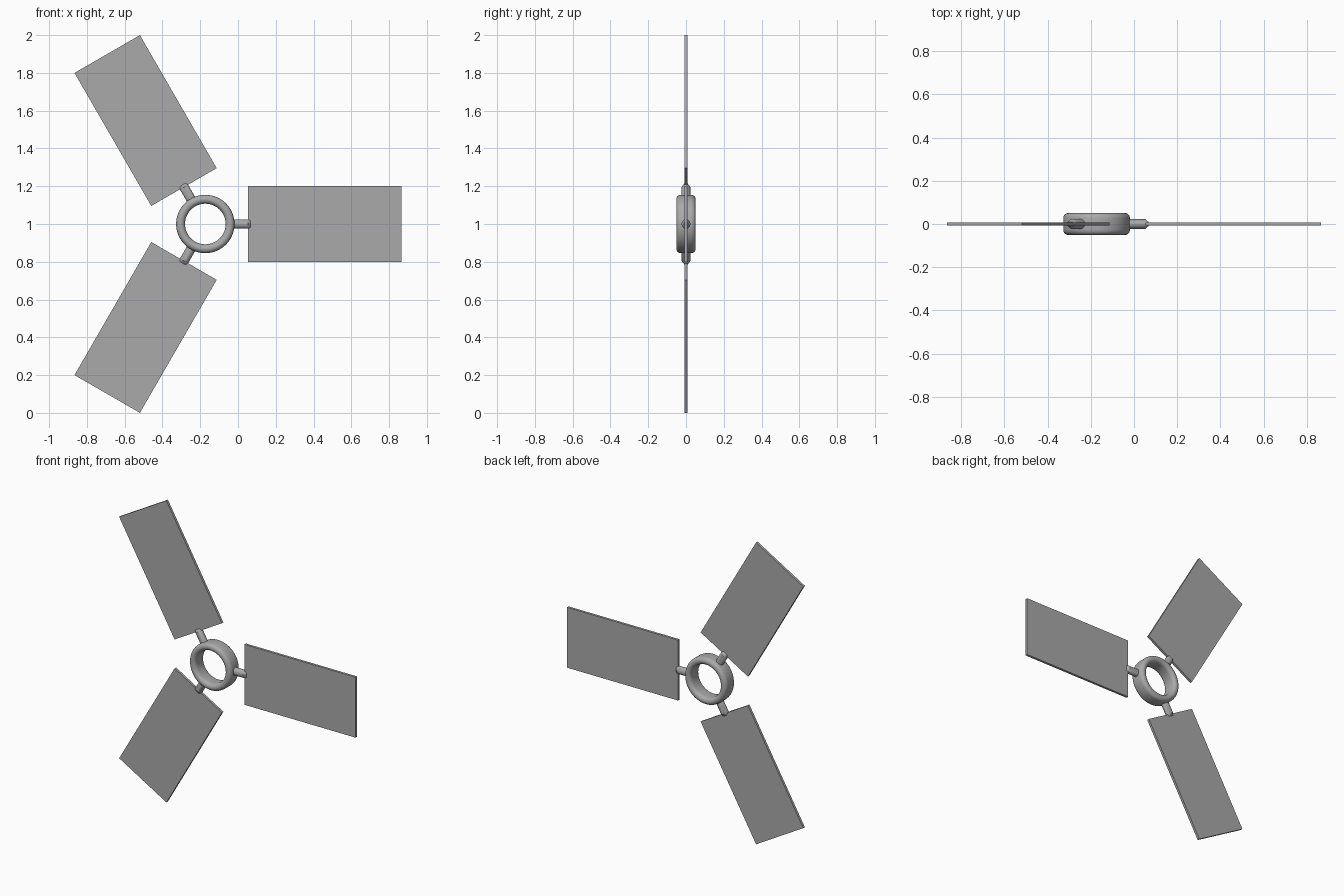
import bpy, bmesh, math
from mathutils import Matrix, Vector

cube = bpy.data.objects.get("Cube")
if cube:
    bpy.data.objects.remove(cube, do_unlink=True)

CENTRE = Vector((-0.173, 0, 1))

grey = bpy.data.materials.new("metal grey")
grey.use_nodes = True
colour = (0.4, 0.4, 0.4, 1)
grey.diffuse_color = colour
grey.node_tree.nodes["Principled BSDF"].inputs["Base Color"].default_value = colour


def make_object(name, bm, angle=0, smooth=True):
    """Turn a mesh built around the hub axis into a placed object."""
    bmesh.ops.recalc_face_normals(bm, faces=bm.faces)
    mesh = bpy.data.meshes.new(name)
    bm.to_mesh(mesh)
    bm.free()
    mesh.materials.append(grey)
    obj = bpy.data.objects.new(name, mesh)
    bpy.context.collection.objects.link(obj)
    obj.matrix_world = Matrix.Translation(CENTRE) @ Matrix.Rotation(angle, 4, "Y")
    if smooth:
        bpy.ops.object.select_all(action="DESELECT")
        obj.select_set(True)
        bpy.context.view_layer.objects.active = obj
        bpy.ops.object.shade_smooth_by_angle(angle=math.radians(35))
    return obj


def loft(bm, rings, closed=False):
    """Bridge consecutive vertex rings with quads."""
    n = len(rings[0])
    pairs = list(zip(rings, rings[1:] + rings[:1])) if closed else zip(rings, rings[1:])
    for a, b in pairs:
        for i in range(n):
            j = (i + 1) % n
            bm.faces.new((a[i], a[j], b[j], b[i]))


# Hub: a ring with a fully rounded rim section
def hub():
    bm = bmesh.new()
    mid, half, depth = 0.131, 0.0235, 0.051
    section = []
    for side in (1, -1):
        for k in range(9):
            a = math.pi * k / 8
            section.append((mid + side * half * math.cos(a),
                            side * (depth - half + half * math.sin(a))))
    rings = []
    for k in range(64):
        a = math.tau * k / 64
        rings.append([bm.verts.new((r * math.cos(a), y, r * math.sin(a)))
                      for r, y in section])
    loft(bm, rings, closed=True)
    make_object("hub_ring", bm)


# Stem: a round rod whose tip is flattened into the blade
def stem(name, angle):
    bm = bmesh.new()
    rings = []
    for x, flat in ((0.14, 1), (0.225, 1), (0.24, 0.42)):
        rings.append([bm.verts.new((x, 0.023 * flat * math.cos(t), 0.025 * math.sin(t)))
                      for t in (math.tau * k / 24 for k in range(24))])
    loft(bm, rings)
    bm.faces.new(rings[0])
    bm.faces.new(rings[-1])
    make_object(name, bm, angle)


# Blade: a thin flat rectangular plate
def blade(name, angle):
    bm = bmesh.new()
    inner, outer = 0.226, 1.039
    bmesh.ops.create_cube(bm, size=1)
    bmesh.ops.scale(bm, vec=(outer - inner, 0.016, 0.4), verts=bm.verts)
    bmesh.ops.translate(bm, vec=((inner + outer) / 2, 0, 0), verts=bm.verts)
    make_object(name, bm, angle, smooth=False)


hub()
for place, turn in (("left", 0), ("lower_right", 1), ("upper_right", 2)):
    angle = turn * math.tau / 3
    stem(place + "_stem", angle)
    blade(place + "_blade", angle)
